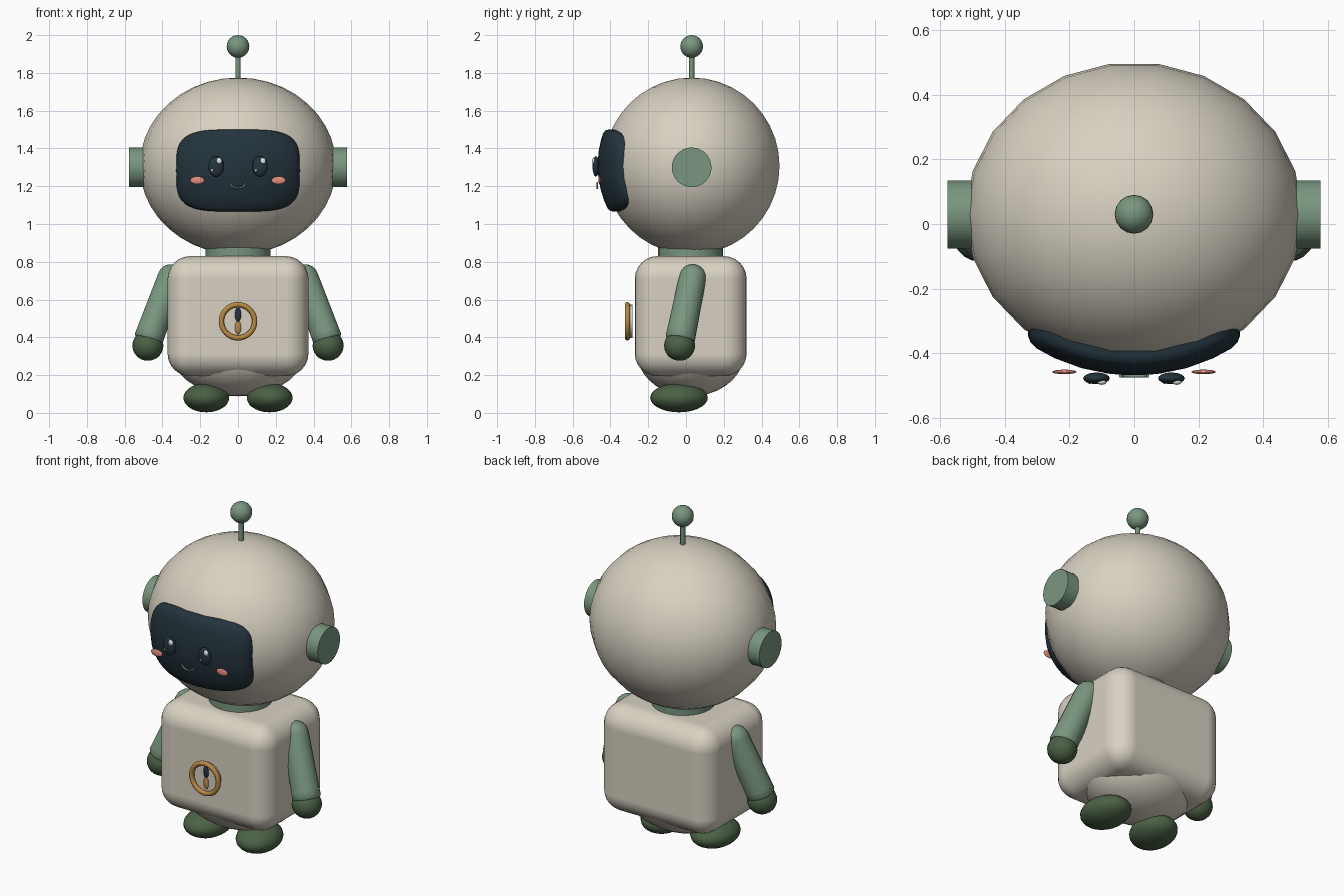
import bpy, bmesh, math
from mathutils import Matrix, Vector

if "Cube" in bpy.data.objects:
    bpy.data.objects.remove(bpy.data.objects["Cube"])


def material(name, rgb):
    m = bpy.data.materials.new(name)
    m.diffuse_color = (*rgb, 1)
    m.use_nodes = True
    m.node_tree.nodes["Principled BSDF"].inputs["Base Color"].default_value = m.diffuse_color
    return m


CREAM = material("cream", (0.69, 0.64, 0.54))
SAGE = material("sage_green", (0.19, 0.305, 0.21))
FOREST = material("forest_green", (0.07, 0.12, 0.06))
NAVY = material("dark_navy", (0.017, 0.034, 0.046))
PINK = material("blush_pink", (0.75, 0.27, 0.2))
GOLD = material("gold", (0.48, 0.25, 0.06))
WHITE = material("white", (0.85, 0.84, 0.8))


def finish(name, bm, mat, angle=35):
    """Turn a bmesh into a named object with smooth shading and sharp edges."""
    bmesh.ops.recalc_face_normals(bm, faces=bm.faces[:])
    me = bpy.data.meshes.new(name)
    bm.to_mesh(me)
    bm.free()
    me.materials.append(mat)
    me.shade_smooth()
    me.set_sharp_from_angle(angle=math.radians(angle))
    ob = bpy.data.objects.new(name, me)
    bpy.context.collection.objects.link(ob)
    return ob


def ellipsoid(name, center, radii, mat, seg=20, rings=14, rot=None):
    bm = bmesh.new()
    bmesh.ops.create_uvsphere(bm, u_segments=seg, v_segments=rings, radius=1)
    m = Matrix.Translation(center) @ (rot or Matrix()) @ Matrix.Diagonal((*radii, 1))
    bm.transform(m @ Matrix.Rotation(math.pi / 2, 4, 'Z'))
    return finish(name, bm, mat, 60)


def tube(name, a, b, r1, r2, mat, seg=24):
    """Capped cylinder or cone between two points."""
    a, b = Vector(a), Vector(b)
    d = b - a
    bm = bmesh.new()
    bmesh.ops.create_cone(bm, cap_ends=True, segments=seg, radius1=r1, radius2=r2, depth=d.length)
    bm.transform(Matrix.Translation((a + b) / 2) @ d.to_track_quat('Z', 'Y').to_matrix().to_4x4())
    return finish(name, bm, mat)


def lathe(name, profile, mat, matrix, seg=20):
    """Spin (radius, height) points about z, then place with a matrix."""
    bm = bmesh.new()
    vs = [bm.verts.new((r, 0, z)) for r, z in profile]
    es = [bm.edges.new(p) for p in zip(vs, vs[1:])]
    bmesh.ops.spin(bm, geom=vs + es, cent=(0, 0, 0), axis=(0, 0, 1),
                   angle=2 * math.pi, steps=seg, use_merge=True)
    bmesh.ops.remove_doubles(bm, verts=bm.verts[:], dist=1e-5)
    bm.transform(matrix)
    return finish(name, bm, mat, 50)


def sweep(name, path, r, mat, closed=False, seg=10):
    """Round tube along a path lying in a plane facing the front."""
    bm = bmesh.new()
    n = len(path)
    rings = []
    for i, p in enumerate(path):
        q0 = path[(i - 1) % n] if closed else path[max(i - 1, 0)]
        q1 = path[(i + 1) % n] if closed else path[min(i + 1, n - 1)]
        side = (q1 - q0).normalized().cross(Vector((0, 1, 0))).normalized()
        rings.append([bm.verts.new(p + r * (math.cos(t) * side + math.sin(t) * Vector((0, 1, 0))))
                      for t in (2 * math.pi * k / seg for k in range(seg))])
    for i in range(n if closed else n - 1):
        A, B = rings[i], rings[(i + 1) % n]
        for k in range(seg):
            bm.faces.new((A[k], A[(k + 1) % seg], B[(k + 1) % seg], B[k]))
    if not closed:
        bm.faces.new(rings[0])
        bm.faces.new(rings[-1])
    return finish(name, bm, mat, 60)


# Head and antenna
HC, HR = (0, 0.03, 1.307), (0.52, 0.47, 0.468)
ellipsoid("head", HC, HR, CREAM, 22, 20)
tube("antenna_stem", (0, 0.03, 1.74), (0, 0.03, 1.9), 0.014, 0.014, SAGE, 12)
ellipsoid("antenna_ball", (0, 0.03, 1.94), (0.06, 0.06, 0.06), SAGE, 16, 12)


def head_y(x, z):
    return HC[1] - HR[1] * math.sqrt(1 - (x / HR[0]) ** 2 - ((z - HC[2]) / HR[2]) ** 2)


# Face screen: rounded rectangle of rings wrapped over the head
bm = bmesh.new()
N, zc = 64, 1.283
prev, mid = None, bm.verts.new((0, head_y(0, zc) - 0.028, zc))
for s, off in ((0.25, 0.028), (0.5, 0.029), (0.75, 0.031), (0.92, 0.032),
               (0.98, 0.026), (1, 0.012), (1, -0.015)):
    ring = []
    for k in range(N):
        t = 2 * math.pi * k / N
        c, d = math.cos(t), math.sin(t)
        x = 0.327 * s * math.copysign(abs(c) ** 0.52, c)
        z = zc + 0.217 * s * math.copysign(abs(d) ** 0.52, d)
        ring.append(bm.verts.new((x, head_y(x, z) - off, z)))
    for k in range(N):
        j = (k + 1) % N
        bm.faces.new((prev[k], prev[j], ring[j], ring[k]) if prev else (mid, ring[j], ring[k]))
    prev = ring
bm.faces.new(prev)
finish("face_screen", bm, NAVY, 50)

# Smile
sweep("smile", [Vector((0.042 * math.cos(t), -0.47, 1.222 + 0.032 * math.sin(t)))
                for t in (math.pi * (1 + k / 12) for k in range(13))], 0.005, SAGE, seg=8)

# Neck, body and hips
tube("neck", (0, 0.025, 0.78), (0, 0.025, 0.88), 0.172, 0.172, SAGE, 28)
bm = bmesh.new()
bmesh.ops.create_cube(bm, size=1)
bm.transform(Matrix.Translation((0, 0.025, 0.512)) @ Matrix.Diagonal((0.746, 0.592, 0.636, 1)))
body = finish("body", bm, CREAM, 180)
bev = body.modifiers.new("rounded_edges", 'BEVEL')
bev.width, bev.segments, bev.harden_normals = 0.12, 6, True
ellipsoid("hips", (0, 0.025, 0.325), (0.355, 0.287, 0.237), CREAM, 28, 18)

# Chest compass
C = Vector((0, -0.31, 0.485))
sweep("compass_ring", [C + 0.088 * Vector((math.cos(t), 0, math.sin(t)))
                       for t in (2 * math.pi * k / 40 for k in range(40))], 0.014, GOLD, True)
tube("compass_dial", (0, -0.283, 0.485), (0, -0.296, 0.485), 0.088, 0.088, CREAM, 32)
ellipsoid("needle_top", (0, -0.3, 0.52), (0.017, 0.007, 0.037), NAVY, 12, 8)
ellipsoid("needle_bottom", (0, -0.3, 0.452), (0.017, 0.007, 0.035), GOLD, 12, 8)

# Paired parts
for side, s in (("left", -1), ("right", 1)):
    tube(side + "_ear", (s * 0.46, 0.03, 1.3), (s * 0.577, 0.03, 1.3), 0.105, 0.105, SAGE, 32)

    # Arm: tapered capsule from shoulder to wrist, then hand
    top, low = Vector((s * 0.355, 0.035, 0.715)), Vector((s * 0.472, -0.03, 0.395))
    L = (low - top).length
    prof = [(0.072 * math.sin(a), -0.072 * math.cos(a)) for a in (math.pi / 12 * k for k in range(7))]
    prof += [(0.078, L * 0.9), (0.079, L), (0.07, L + 0.012), (0, L + 0.012)]
    place = Matrix.Translation(top) @ (low - top).to_track_quat('Z', 'Y').to_matrix().to_4x4()
    lathe(side + "_arm", prof, SAGE, place)
    ellipsoid(side + "_hand", (s * 0.477, -0.034, 0.356), (0.082, 0.082, 0.08), FOREST)

    ellipsoid(side + "_foot", (s * 0.168, -0.037, 0.08), (0.122, 0.153, 0.077), FOREST, 22, 14,
              Matrix.Rotation(s * 0.12, 4, 'Z'))

    # Eye with two highlights, and cheek
    e = s * 0.116
    ellipsoid(side + "_eye", (e, -0.477, 1.305), (0.041, 0.018, 0.054), NAVY, 18, 12)
    ellipsoid(side + "_eye_glint", (e + 0.016, -0.489, 1.334), (0.015, 0.008, 0.017), WHITE, 12, 8)
    ellipsoid(side + "_eye_spark", (e - 0.021, -0.489, 1.285), (0.007, 0.005, 0.008), WHITE, 10, 6)
    ellipsoid(side + "_cheek", (s * 0.215, -0.457, 1.231), (0.038, 0.007, 0.021), PINK, 18, 10)
